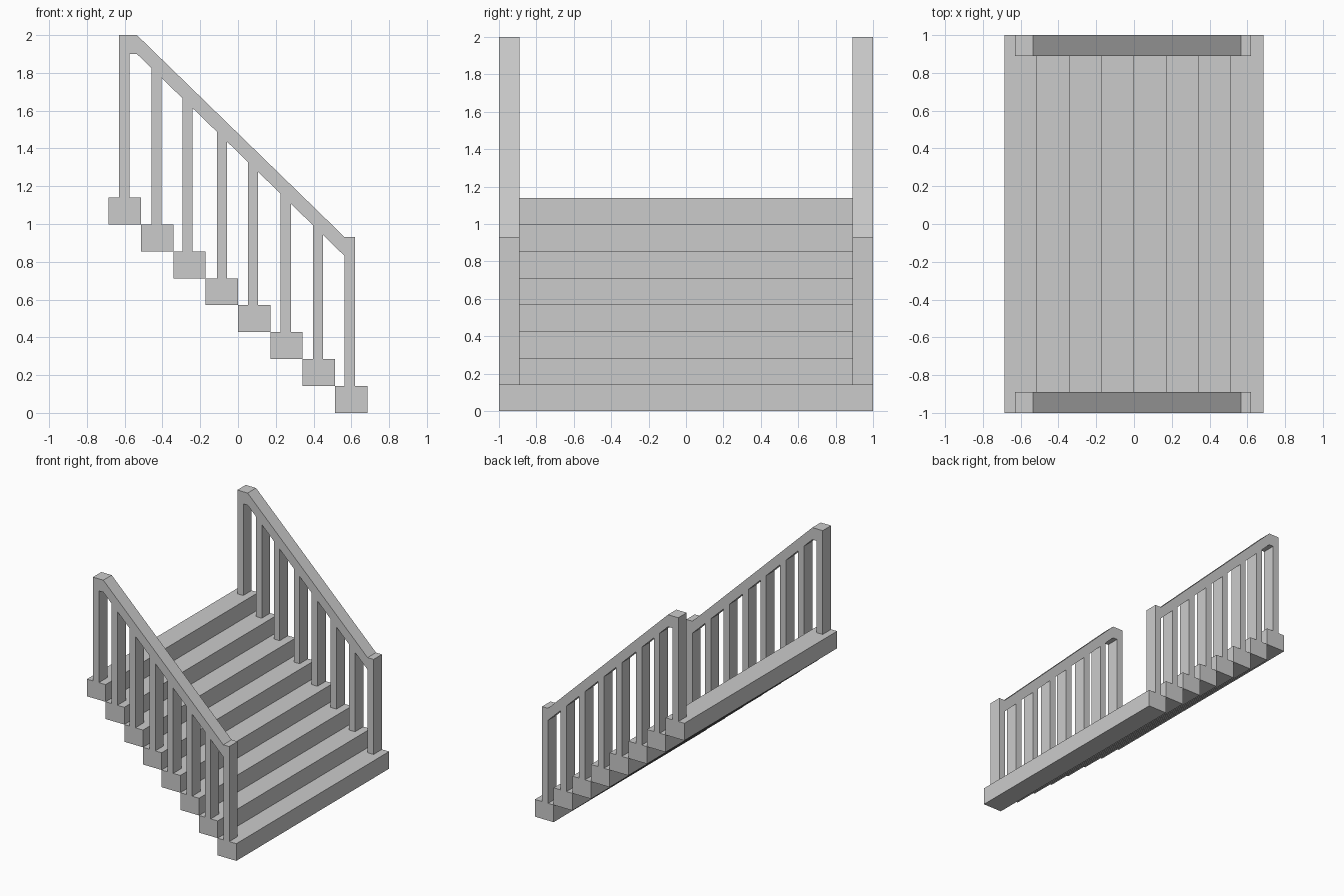
import bpy, bmesh

if "Cube" in bpy.data.objects:
    bpy.data.objects.remove(bpy.data.objects["Cube"])

STEPS, RUN, RISE = 8, 0.1713, 0.1425
X0 = -RUN * STEPS / 2
RAIL_Y = (-1.0, -0.89)


def prism(name, profile, y0, y1, mirror=False):
    """Extrude an (x, z) outline from y0 to y1, optionally mirrored across y = 0."""
    bm = bmesh.new()
    face = bm.faces.new([bm.verts.new((x, y0, z)) for x, z in profile])
    ext = bmesh.ops.extrude_face_region(bm, geom=[face], use_keep_orig=True)
    verts = [v for v in ext["geom"] if isinstance(v, bmesh.types.BMVert)]
    bmesh.ops.translate(bm, verts=verts, vec=(0, y1 - y0, 0))
    bmesh.ops.recalc_face_normals(bm, faces=bm.faces)
    mesh = bpy.data.meshes.new(name)
    bm.to_mesh(mesh)
    bm.free()
    obj = bpy.data.objects.new(name, mesh)
    bpy.context.collection.objects.link(obj)
    if mirror:
        mod = obj.modifiers.new("both_sides", "MIRROR")
        mod.use_axis = (False, True, False)
        mod.use_mirror_merge = False
    return obj


def rail_underside(x):
    return 1.9 - (x + 0.535) * 1.07 / 1.1


# Treads, lowest first, climbing toward -x
for i in range(STEPS):
    x, z = X0 + RUN * (STEPS - 1 - i), RISE * i
    prism(f"tread_{i + 1}",
          [(x, z), (x + RUN, z), (x + RUN, z + RISE), (x, z + RISE)], -1, 1)

# Handrail with its two end posts as one continuous outline
prism("handrail_and_posts",
      [(-0.63, 1.14), (-0.575, 1.14), (-0.575, 1.9), (-0.535, 1.9),
       (0.565, 0.83), (0.565, RISE), (0.62, RISE), (0.62, 0.93),
       (0.565, 0.93), (-0.535, 2.0), (-0.63, 2.0)], *RAIL_Y, mirror=True)

# Balusters, cut to the slope of the rail
for i, xc in enumerate((-0.432, -0.268, -0.085, 0.079, 0.253, 0.423)):
    a, b = xc - 0.027, xc + 0.027
    base = RISE * (STEPS - 1 - i)
    prism(f"baluster_{i + 1}",
          [(a, base), (b, base), (b, rail_underside(b)), (a, rail_underside(a))],
          *RAIL_Y, mirror=True)
